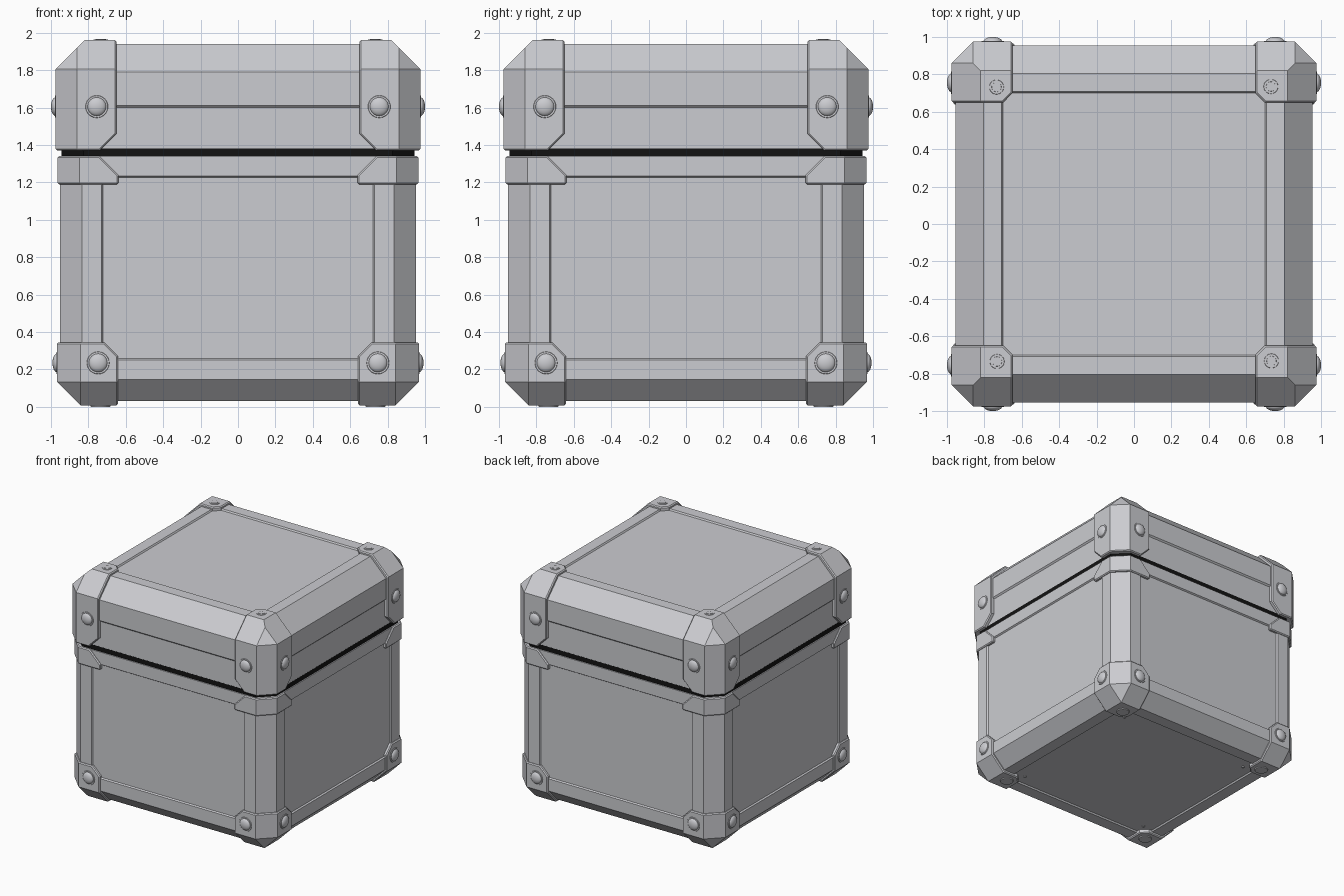
import bpy, bmesh
from math import pi
from mathutils import Vector, Matrix

if "Cube" in bpy.data.objects:
    bpy.data.objects.remove(bpy.data.objects["Cube"], do_unlink=True)


def material(name, color):
    m = bpy.data.materials.new(name)
    m.use_nodes = True
    m.diffuse_color = color
    m.node_tree.nodes["Principled BSDF"].inputs["Base Color"].default_value = color
    return m


GREY = material("light_grey", (0.6, 0.605, 0.635, 1))
BLACK = material("black_rubber", (0.006, 0.006, 0.006, 1))


def keep_below(bm, normal, limit):
    """Slice off everything where normal . point exceeds the limit, and cap it."""
    n = Vector(normal)
    bmesh.ops.bisect_plane(bm, geom=bm.verts[:] + bm.edges[:] + bm.faces[:], dist=1e-5,
                           plane_co=n * (limit / n.length_squared), plane_no=n, clear_outer=True)
    bmesh.ops.holes_fill(bm, edges=[e for e in bm.edges if e.is_boundary], sides=0)


def block(half, z0, z1, side, bottom=0, top=0):
    """Square block with chamfered upright, bottom and top edges."""
    bm = bmesh.new()
    bmesh.ops.create_cube(bm, size=1)
    bmesh.ops.scale(bm, vec=(2 * half, 2 * half, z1 - z0), verts=bm.verts)
    bmesh.ops.translate(bm, vec=(0, 0, (z0 + z1) / 2), verts=bm.verts)
    signs = (-1, 1)
    for sx in signs:
        for sy in signs:
            keep_below(bm, (sx, sy, 0), 2 * half - side)
    for c, s, z in ((bottom, -1, z0 + bottom), (top, 1, z1 - top)):
        if not c:
            continue
        for k in signs:
            keep_below(bm, (k, 0, s), half + s * z)
            keep_below(bm, (0, k, s), half + s * z)
        for sx in signs:
            for sy in signs:
                keep_below(bm, (sx, sy, s), 2 * half - side + s * z)
    return bm


def recess(bm, axes, border):
    """Sink a framed panel into the faces that look along the given axes."""
    bm.normal_update()
    faces = [f for f in bm.faces if any(f.normal.dot(Vector(a)) > 0.999 for a in axes)]
    bmesh.ops.inset_individual(bm, faces=faces, thickness=border, use_even_offset=True)
    bmesh.ops.inset_individual(bm, faces=faces, thickness=0.008, depth=-0.012, use_even_offset=True)


def finish(bm, name, mat):
    bmesh.ops.recalc_face_normals(bm, faces=bm.faces)
    mesh = bpy.data.meshes.new(name)
    bm.to_mesh(mesh)
    bm.free()
    mesh.materials.append(mat)
    ob = bpy.data.objects.new(name, mesh)
    bpy.context.collection.objects.link(ob)
    return ob


def four_around(ob, bevel=0):
    """Repeat a part at all four corners."""
    for i in range(4):
        o = ob if i == 0 else ob.copy()
        if i:
            bpy.context.collection.objects.link(o)
        o.rotation_euler.z = i * pi / 2
    if bevel:
        for o in [o for o in bpy.data.objects if o.data == ob.data]:
            mod = o.modifiers.new("plate_edge", "BEVEL")
            mod.width, mod.segments = bevel, 1
            mod.limit_method, mod.angle_limit = "ANGLE", pi / 3


def corner(name, bm, inner, cuts):
    """Keep only one corner of a block, with clipped inner edges."""
    keep_below(bm, (-1, 0, 0), -inner)
    keep_below(bm, (0, -1, 0), -inner)
    for normal, limit in cuts:
        keep_below(bm, normal, limit)
    four_around(finish(bm, name, GREY), 0.008)


def disc(bm, radius, depth, at, rot=Matrix()):
    bmesh.ops.create_cone(bm, cap_ends=True, segments=32, radius1=radius, radius2=radius * 0.94,
                          depth=depth, matrix=Matrix.Translation(at) @ rot)


def rivets(name, x, z, face):
    """Domed rivets with washers on both sides of each corner."""
    bm = bmesh.new()
    for at, rot in (((x, face, z), Matrix.Rotation(-pi / 2, 4, "X")),
                    ((face, x, z), Matrix.Rotation(pi / 2, 4, "Y"))):
        disc(bm, 0.062, 0.008, at, rot)
        bmesh.ops.create_uvsphere(bm, u_segments=32, v_segments=16, radius=0.05,
                                  matrix=Matrix.Translation(at) @ rot @ Matrix.Diagonal((1, 1, 0.5, 1)))
    for f in bm.faces:
        f.smooth = len(f.verts) < 5 and f.calc_area() < 0.0003
    four_around(finish(bm, name, GREY))


SIDES = ((1, 0, 0), (-1, 0, 0), (0, 1, 0), (0, -1, 0))
UP, DOWN = (0, 0, 1), (0, 0, -1)

# Body with recessed side and bottom panels
body = block(0.953, 0.03, 1.34, 0.118, bottom=0.115)
recess(body, SIDES + (DOWN,), 0.105)
finish(body, "body", GREY)

# Dark seal between body and lid
finish(block(0.944, 1.33, 1.38, 0.118), "seal", BLACK)

# Lid: recessed lower band and overhanging cap with a sunken top panel
finish(block(0.943, 1.37, 1.61, 0.118), "lid_band", GREY)
cap = block(0.955, 1.6, 1.94, 0.118, bottom=0.012, top=0.15)
recess(cap, (UP,), 0.096)
finish(cap, "lid_cap", GREY)

# Corner guards on lid, rim and base
corner("lid_corner", block(0.975, 1.37, 1.96, 0.115, top=0.155), 0.65,
       [((-1, 0, -1), -2.11), ((0, -1, -1), -2.11), ((-1, -1, 0), -1.35)])
corner("rim_corner", block(0.965, 1.19, 1.34, 0.118), 0.638,
       [((-1, 0, 1), 0.6), ((0, -1, 1), 0.6)])
corner("base_corner", block(0.967, 0.008, 0.345, 0.125, bottom=0.125), 0.642,
       [((-1, 0, 1), -0.37), ((0, -1, 1), -0.37), ((-1, -1, 0), -1.34)])

# Domed side rivets
rivets("lid_rivets", 0.755, 1.605, 0.975)
rivets("base_rivets", 0.748, 0.235, 0.967)

# Flat screws on the lid top, feet and bottom panel pins
bm = bmesh.new()
disc(bm, 0.04, 0.008, (0.732, 0.735, 1.96))
disc(bm, 0.027, 0.008, (0.732, 0.735, 1.963))
four_around(finish(bm, "lid_screw", GREY))
flip = Matrix.Rotation(pi, 4, "X")
bm = bmesh.new()
disc(bm, 0.055, 0.012, (0.735, 0.735, 0.006), flip)
disc(bm, 0.03, 0.012, (0.735, 0.735, 0.006), flip)
disc(bm, 0.012, 0.012, (0.63, 0.63, 0.04), flip)
four_around(finish(bm, "foot_screw", GREY))
